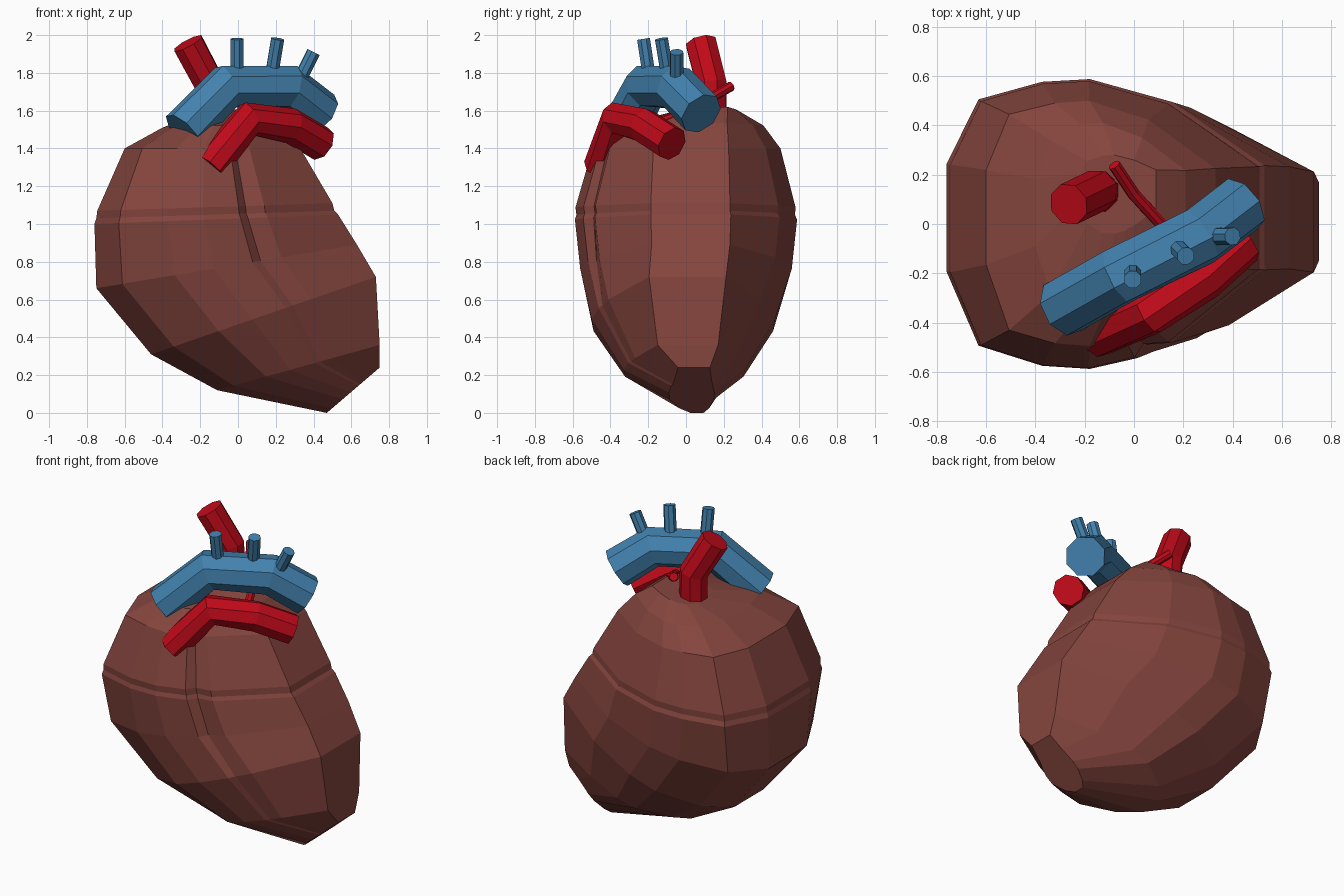
import bpy, bmesh, math
from mathutils import Vector

if "Cube" in bpy.data.objects:
    bpy.data.objects.remove(bpy.data.objects["Cube"])


def material(name, rgb):
    m = bpy.data.materials.new(name)
    m.diffuse_color = (*rgb, 1)
    m.use_nodes = True
    m.node_tree.nodes["Principled BSDF"].inputs["Base Color"].default_value = m.diffuse_color
    return m


MUSCLE = material("muscle", (0.235, 0.06, 0.048))
RED = material("red_vessel", (0.53, 0.003, 0.010))
BLUE = material("blue_vessel", (0.055, 0.22, 0.42))


def loft(name, rings, mat):
    """Skin a list of equal-length point rings and cap both ends."""
    bm = bmesh.new()
    vr = [[bm.verts.new(p) for p in ring] for ring in rings]
    n = len(vr[0])
    for a, b in zip(vr, vr[1:]):
        for i in range(n):
            j = (i + 1) % n
            bm.faces.new((a[i], a[j], b[j], b[i]))
    bm.faces.new(vr[0])
    bm.faces.new(vr[-1])
    bmesh.ops.recalc_face_normals(bm, faces=bm.faces)
    me = bpy.data.meshes.new(name)
    bm.to_mesh(me)
    bm.free()
    me.materials.append(mat)
    ob = bpy.data.objects.new(name, me)
    bpy.context.collection.objects.link(ob)
    return ob


def tube(name, path, r, mat, sides=8):
    """Faceted tube with mitred bends along a path."""
    pts = [Vector(p) for p in path]
    segs = [(b - a).normalized() for a, b in zip(pts, pts[1:])]
    side = segs[0].cross(Vector((0, 1, 0.3))).normalized()
    rings = []
    for k, p in enumerate(pts):
        t = (segs[max(k - 1, 0)] + segs[min(k, len(segs) - 1)]).normalized()
        side = (side - t * side.dot(t)).normalized()
        up = t.cross(side)
        rings.append([p + r * (side * math.cos(a) + up * math.sin(a))
                      for a in (math.tau * (i + 0.5) / sides for i in range(sides))])
    return loft(name, rings, mat)


# Heart muscle: tilted rings
# (left x,z, right x,z, front y, back y, groove depth, width of left and right ends)
SECTIONS = [
    (0.47, 0.00, 0.75, 0.24, -0.09, 0.15, 0, 0.65, 0.7),
    (-0.11, 0.12, 0.75, 0.36, -0.33, 0.31, 0, 0.62, 0.50),
    (-0.46, 0.31, 0.73, 0.72, -0.50, 0.47, 0, 0.70, 0.42),
    (-0.75, 0.66, 0.63, 0.89, -0.56, 0.56, 0.02, 0.78, 0.37),
    (-0.76, 1.00, 0.53, 1.05, -0.588, 0.588, 0.03, 0.85, 0.36),
    (-0.75, 1.03, 0.51, 1.07, -0.58, 0.577, 0.03, 0.85, 0.36),
    (-0.745, 1.07, 0.50, 1.11, -0.585, 0.58, 0.03, 0.85, 0.36),
    (-0.60, 1.40, 0.33, 1.40, -0.495, 0.50, 0.02, 0.88, 0.40),
    (-0.40, 1.51, 0.21, 1.535, -0.37, 0.41, 0, 0.8, 0.45),
    (-0.22, 1.58, 0.09, 1.62, -0.04, 0.28, 0, 0.8, 0.5),
]
rings = []
for lx, lz, rx, rz, y0, y1, groove, box, tip in SECTIONS:
    half = [(1, tip), (0.42, 0.83), (-0.1, 1), (-0.4, 0.98), (-0.8, box), (-1, box * 0.44)]
    front = [(c, -s) for c, s in reversed(half)]
    outline = half + front[:4] + [(0.20, -0.93), (0.26, -0.89)] + front[4:]
    ring = []
    for i, (c, s) in enumerate(outline):
        y = (y0 + y1) / 2 + (y1 - y0) / 2 * s + 0.04 * (1 - abs(s))
        if i == 11:
            y += groove
        t = (1 + c) / 2
        ring.append((lx + (rx - lx) * t, y, lz + (rz - lz) * t))
    rings.append(ring)
loft("heart_muscle", rings, MUSCLE)

# Blue arch and its three branches
tube("main_arch", [(-0.29, -0.34, 1.49), (-0.06, -0.21, 1.727),
                   (0.27, -0.05, 1.722), (0.44, 0.08, 1.585)], 0.122, BLUE)
BRANCHES = [((-0.005, -0.19, 1.75), (-0.005, -0.225, 1.98)),
            ((0.17, -0.09, 1.74), (0.21, -0.13, 1.98)),
            ((0.30, -0.05, 1.71), (0.40, -0.05, 1.91))]
for i, ends in enumerate(BRANCHES):
    tube(f"arch_branch_{i + 1}", ends, 0.037, BLUE)

# Red front vessel
tube("front_vessel", [(-0.15, -0.45, 1.30), (0.06, -0.36, 1.557),
                      (0.28, -0.22, 1.52), (0.44, -0.075, 1.425)], 0.094, RED)

# Red upper vein, bent towards the left
tube("upper_vein", [(-0.14, 0.13, 1.45), (-0.15, 0.135, 1.74),
                    (-0.265, 0.08, 1.957)], 0.087, RED)

# Thin red vessel behind the arch
tube("thin_vessel", [(-0.08, 0.24, 1.73), (0.0, 0.12, 1.66),
                     (0.11, 0.0, 1.59), (0.17, -0.14, 1.54)], 0.026, RED)
